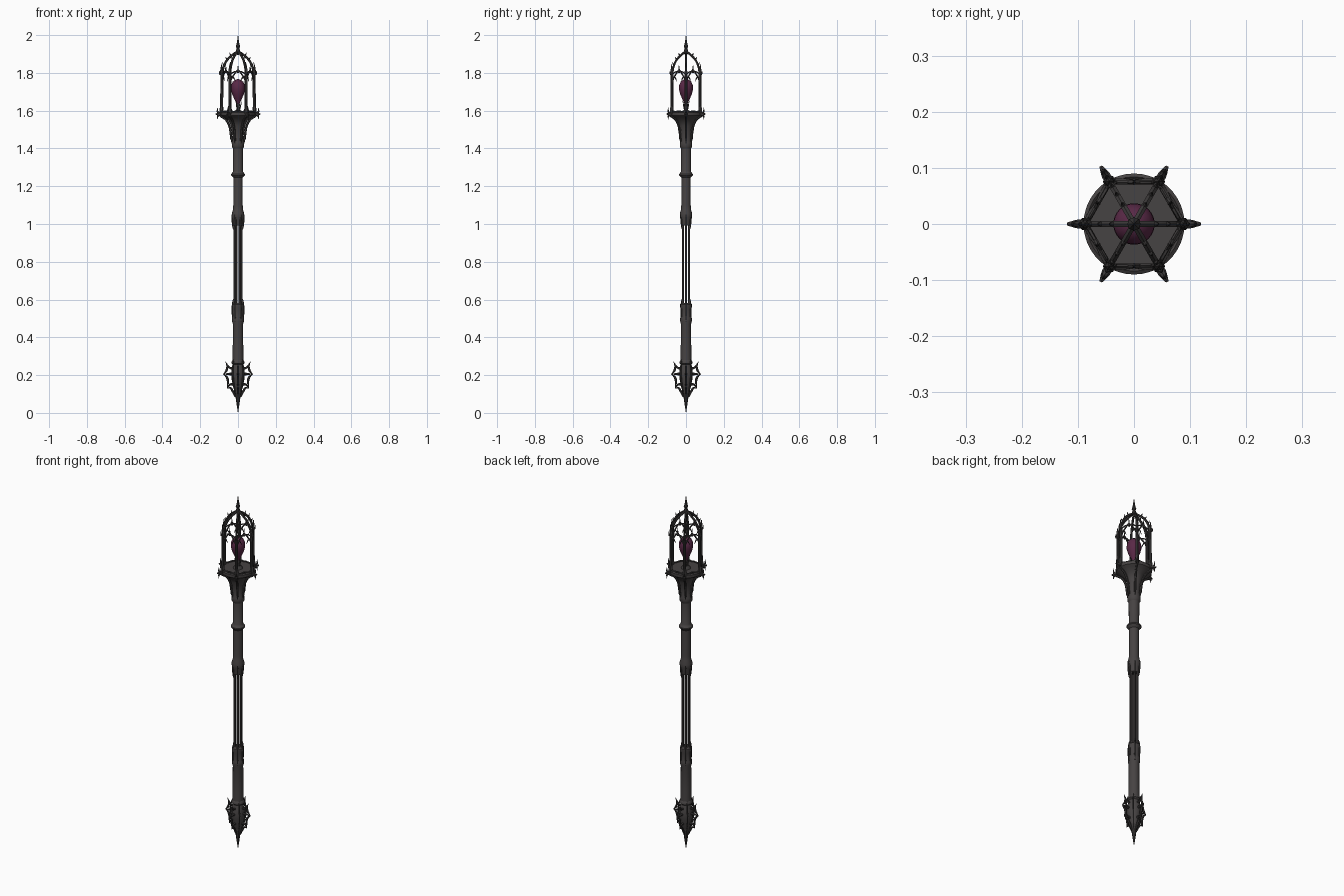
import bpy, bmesh, math
from mathutils import Vector, Matrix


def material(name, rgb):
    m = bpy.data.materials.new(name)
    m.diffuse_color = (*rgb, 1)
    return m


IRON = material("dark iron", (0.062, 0.056, 0.056))
BLACK = material("blackened iron", (0.042, 0.039, 0.039))
GEM = material("plum crystal", (0.10, 0.022, 0.062))
SIX = [math.radians(60 * i) for i in range(6)]
FOUR = [math.radians(90 * i) for i in range(4)]


def finish(name, bm, mat, angle=40):
    bmesh.ops.recalc_face_normals(bm, faces=bm.faces)
    me = bpy.data.meshes.new(name)
    bm.to_mesh(me)
    bm.free()
    me.materials.append(mat)
    ob = bpy.data.objects.new(name, me)
    bpy.context.collection.objects.link(ob)
    bpy.ops.object.select_all(action='DESELECT')
    ob.select_set(True)
    bpy.context.view_layer.objects.active = ob
    bpy.ops.object.shade_smooth_by_angle(angle=math.radians(angle))
    return ob


def skin(bm, rings):
    """Join equal-length rings of points into a capped tube."""
    vs = [[bm.verts.new(p) for p in r] for r in rings]
    n = len(vs[0])
    for a, b in zip(vs, vs[1:]):
        for i in range(n):
            j = (i + 1) % n
            bm.faces.new((a[i], a[j], b[j], b[i]))
    bm.faces.new(vs[0][::-1])
    bm.faces.new(vs[-1])


def lathe(name, profile, mat=IRON, n=24, angle=40):
    bm = bmesh.new()
    skin(bm, [[(max(r, 0.0005) * math.cos(2 * math.pi * i / n),
                max(r, 0.0005) * math.sin(2 * math.pi * i / n), z)
               for i in range(n)] for r, z in profile])
    return finish(name, bm, mat, angle)


def smooth_path(pts, steps):
    """Catmull-Rom samples of (r, t, z, radius) points."""
    p = [Vector(q) for q in pts]
    p = [2 * p[0] - p[1]] + p + [2 * p[-1] - p[-2]]
    out = []
    for a, b, c, d in zip(p, p[1:], p[2:], p[3:]):
        for k in range(steps):
            t = k / steps
            out.append(0.5 * (2 * b + (c - a) * t + (2 * a - 5 * b + 4 * c - d) * t * t
                              + (3 * b - a - 3 * c + d) * t ** 3))
    return out + [p[-2]]


def struts(name, paths, angles, mat=BLACK, sides=6, steps=4):
    """Tapered bars; each path point is (radial, sideways, height, thickness)."""
    bm = bmesh.new()
    for path in paths:
        pts = smooth_path(path, steps) if len(path) > 2 else [Vector(q) for q in path]
        pos = [q.to_3d() for q in pts]
        for ang in angles:
            rot = Matrix.Rotation(ang, 3, 'Z')
            rings = []
            for i, q in enumerate(pts):
                d = (pos[min(i + 1, len(pos) - 1)] - pos[max(i - 1, 0)]).normalized()
                u = d.cross(Vector((0, 1, 0)) if abs(d.y) < 0.8 else Vector((1, 0, 0))).normalized()
                v = d.cross(u)
                w = max(q[3], 0.0006)
                rings.append([rot @ (pos[i] + w * (math.cos(k * 2 * math.pi / sides) * u
                                                   + math.sin(k * 2 * math.pi / sides) * v))
                              for k in range(sides)])
            skin(bm, rings)
    return finish(name, bm, mat)


def mirrored(paths):
    return paths + [[(r, -t, z, w) for r, t, z, w in p] for p in paths]


# pommel: spike, bulb and lower shaft
lathe("pommel_spike", [(0, 0), (0.006, 0.035), (0.013, 0.085), (0.021, 0.115), (0.014, 0.135)], BLACK, 8)
lathe("pommel_core", [(0.012, 0.10), (0.024, 0.13), (0.034, 0.18), (0.036, 0.205), (0.033, 0.23),
                      (0.026, 0.255), (0.034, 0.262), (0.034, 0.272), (0.028, 0.28)])
# pommel wings, four scalloped blades
struts("pommel_wings", [
    [(0.066, 0, 0.272, 0), (0.057, 0, 0.245, 0.005), (0.062, 0, 0.222, 0.006), (0.078, 0, 0.205, 0.001)],
    [(0.078, 0, 0.205, 0.001), (0.060, 0, 0.190, 0.006), (0.053, 0, 0.165, 0.006), (0.056, 0, 0.130, 0.001)],
    [(0.056, 0, 0.130, 0.001), (0.040, 0, 0.132, 0.005), (0.028, 0, 0.115, 0.006), (0.014, 0, 0.085, 0.004)],
    [(0.028, 0, 0.205, 0.008), (0.050, 0, 0.206, 0.006), (0.078, 0, 0.205, 0.001)],
    [(0.026, 0, 0.235, 0.007), (0.045, 0, 0.240, 0.005), (0.066, 0, 0.272, 0)],
    [(0.026, 0, 0.150, 0.007), (0.042, 0, 0.150, 0.005), (0.056, 0, 0.130, 0.001)]], FOUR)
# small diagonal ridges on the pommel
struts("pommel_ridges", [[(0.030, 0, 0.285, 0.001), (0.038, 0, 0.25, 0.004), (0.040, 0, 0.20, 0.005),
                          (0.030, 0, 0.14, 0.004), (0.018, 0, 0.10, 0.002)]],
       [a + math.pi / 4 for a in FOUR])

# shafts and collars
lathe("lower_shaft", [(0.029, 0.27), (0.028, 0.33), (0.027, 0.47), (0.031, 0.485), (0.031, 0.50),
                      (0.028, 0.51), (0.029, 0.55), (0.031, 0.56), (0.031, 0.575), (0.023, 0.583)])
lathe("upper_shaft", [(0.023, 0.992), (0.027, 1.0), (0.027, 1.02), (0.032, 1.035), (0.033, 1.055),
                      (0.027, 1.075), (0.025, 1.10), (0.025, 1.245), (0.030, 1.25), (0.037, 1.258),
                      (0.037, 1.264), (0.030, 1.272), (0.026, 1.28), (0.027, 1.42)])
# open grip of six rods
struts("grip_rods", [[(0.0185, 0, 0.575, 0.0062), (0.0185, 0, 1.0, 0.0062)]], SIX, IRON, 8)
# pointed leaves round the grip collars
struts("collar_leaves", [
    [(0.022, 0, 0.965, 0), (0.026, 0, 0.985, 0.004), (0.028, 0, 1.02, 0.006), (0.032, 0, 1.05, 0.003)],
    [(0.022, 0, 0.61, 0), (0.026, 0, 0.59, 0.004), (0.028, 0, 0.55, 0.006), (0.028, 0, 0.48, 0.003)]], SIX)

# flared head and platform
lathe("head_flare", [(0.027, 1.40), (0.033, 1.41), (0.033, 1.43), (0.029, 1.445), (0.031, 1.48),
                     (0.038, 1.52), (0.052, 1.548), (0.078, 1.566), (0.089, 1.574), (0.090, 1.59),
                     (0.084, 1.594), (0.080, 1.590), (0.0, 1.590)], IRON, 36)
struts("flare_buttresses", [
    [(0.030, 0, 1.425, 0.003), (0.036, 0, 1.46, 0.006), (0.043, 0, 1.51, 0.006),
     (0.062, 0, 1.55, 0.006), (0.095, 0, 1.573, 0.006)],
    [(0.032, 0, 1.50, 0.006), (0.042, 0, 1.495, 0.005), (0.049, 0, 1.515, 0)],
    [(0.030, 0, 1.455, 0.005), (0.037, 0, 1.45, 0.004), (0.042, 0, 1.467, 0)]], SIX)
# claws on the platform rim
struts("rim_claws", [
    [(0.078, 0, 1.588, 0.008), (0.100, 0, 1.582, 0.009), (0.119, 0, 1.582, 0.003)],
    [(0.095, 0, 1.585, 0.006), (0.108, 0, 1.595, 0.005), (0.108, 0, 1.618, 0)],
    [(0.095, 0, 1.580, 0.006), (0.107, 0, 1.572, 0.005), (0.109, 0, 1.553, 0)]], SIX)
# rim rails between the posts
HALF = 0.0433
struts("rim_rails", mirrored([[(0.075, 0, 1.598, 0.004), (0.077, 0.022, 1.594, 0.005),
                               (0.075, HALF, 1.60, 0.005)]]), [a + math.pi / 6 for a in SIX])

# cage posts with pinnacles
struts("cage_posts", [[(0.087, 0, 1.58, 0.0085), (0.085, 0, 1.80, 0.0075)]], SIX, BLACK, 8)
struts("post_pinnacles", [
    [(0.086, 0, 1.79, 0.009), (0.087, 0, 1.815, 0.007), (0.088, 0, 1.85, 0)],
    [(0.084, 0, 1.79, 0.005), (0.096, 0, 1.795, 0.004), (0.098, 0, 1.815, 0)],
    [(0.087, 0, 1.585, 0.012), (0.087, 0, 1.605, 0.011), (0.087, 0, 1.625, 0.008)]], SIX)
# pointed tracery arches between posts
struts("tracery_arches", mirrored([
    [(0.074, HALF, 1.725, 0.004), (0.074, 0.036, 1.765, 0.004), (0.074, 0.018, 1.795, 0.004),
     (0.074, 0, 1.818, 0.004)],
    [(0.074, HALF, 1.78, 0.004), (0.074, 0.024, 1.775, 0.0035), (0.074, 0.014, 1.755, 0.001)],
    [(0.074, HALF, 1.79, 0.004), (0.074, 0.022, 1.805, 0.0035), (0.074, 0, 1.808, 0.0035)]])
    + [[(0.074, 0, 1.80, 0.005), (0.074, 0, 1.82, 0.004), (0.075, 0, 1.845, 0)]],
    [a + math.pi / 6 for a in SIX], BLACK, 5, 3)
# dome ribs with crockets
RIB = [(0.085, 1.78), (0.077, 1.83), (0.058, 1.868), (0.032, 1.893), (0.0, 1.915)]
struts("dome_ribs", [[(r, 0, z, 0.0062) for r, z in RIB]], SIX)
struts("rib_crockets", [[(r, 0, z, 0.004), (r + 0.008, 0, z + 0.006, 0.003), (r + 0.009, 0, z + 0.016, 0)]
                        for r, z in [(0.072, 1.842), (0.055, 1.871), (0.034, 1.892)]], SIX, BLACK, 5, 2)
# top finial
lathe("top_finial", [(0.005, 1.895), (0.013, 1.908), (0.010, 1.922), (0.007, 1.93), (0.012, 1.94),
                     (0.008, 1.95), (0.005, 1.968), (0, 2.0)], BLACK, 8)

# crystal heart, its stand and crown
lathe("crystal", [(0.004, 1.622), (0.010, 1.64), (0.020, 1.662), (0.031, 1.688), (0.037, 1.712),
                  (0.036, 1.735), (0.028, 1.753), (0.014, 1.764), (0, 1.768)], GEM, 24, 60)
lathe("crystal_stand", [(0.026, 1.588), (0.022, 1.597), (0.010, 1.604), (0.007, 1.618), (0.011, 1.63),
                        (0.008, 1.64)], BLACK, 12)
struts("stand_prongs", [[(0.008, 0, 1.605, 0.004), (0.015, 0, 1.63, 0.003), (0.021, 0, 1.657, 0)]],
       SIX[::2], BLACK, 5)
